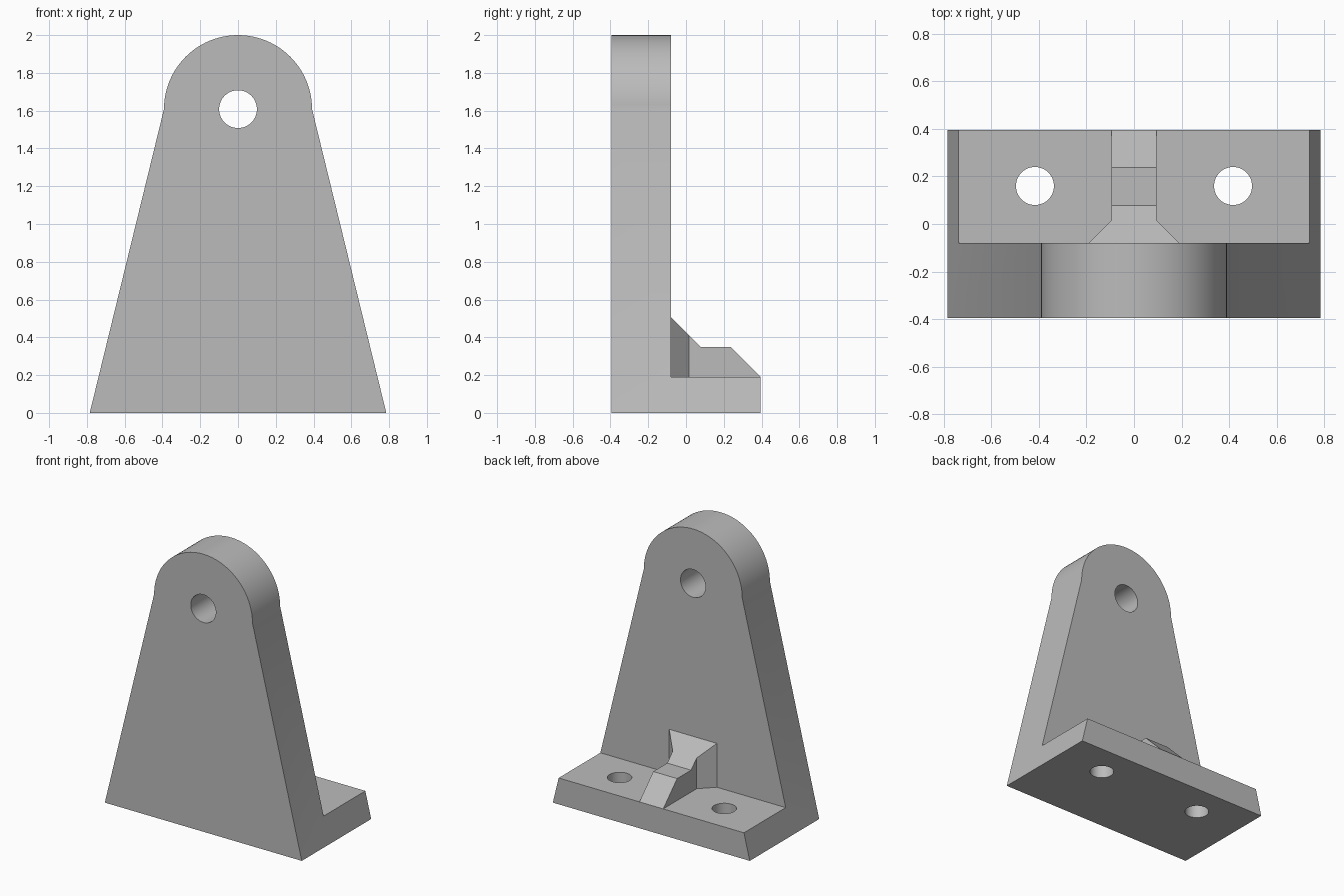
import bpy
import bmesh
import math
from mathutils import Vector

cube = bpy.data.objects.get("Cube")
if cube:
    bpy.data.objects.remove(cube, do_unlink=True)

# Key dimensions
FRONT, PLATE_BACK, BACK = -0.395, -0.08, 0.395
FOOT_TOP = 0.19
EYE_Z, EYE_R = 1.608, 0.392
HALF_BASE = 0.785

grey = bpy.data.materials.new("plain grey")
grey.use_nodes = True
GREY = (0.5, 0.5, 0.5, 1)
grey.diffuse_color = GREY
grey.node_tree.nodes["Principled BSDF"].inputs["Base Color"].default_value = GREY


def prism(name, points, direction):
    """Extrude a closed outline of 3D points along a direction."""
    bm = bmesh.new()
    face = bm.faces.new([bm.verts.new(p) for p in points])
    moved = bmesh.ops.extrude_face_region(bm, geom=[face])["geom"]
    verts = [v for v in moved if isinstance(v, bmesh.types.BMVert)]
    bmesh.ops.translate(bm, verts=verts, vec=Vector(direction))
    bmesh.ops.recalc_face_normals(bm, faces=bm.faces)
    mesh = bpy.data.meshes.new(name)
    bm.to_mesh(mesh)
    bm.free()
    mesh.materials.append(grey)
    obj = bpy.data.objects.new(name, mesh)
    bpy.context.collection.objects.link(obj)
    return obj


def circle(radius, count=64):
    return [(radius * math.cos(2 * math.pi * i / count),
             radius * math.sin(2 * math.pi * i / count)) for i in range(count)]


def combine(target, tool, operation):
    """Apply a boolean, then remove the helper solid."""
    mod = target.modifiers.new("cut", "BOOLEAN")
    mod.operation, mod.object, mod.solver = operation, tool, "EXACT"
    bpy.context.view_layer.objects.active = target
    bpy.ops.object.modifier_apply(modifier=mod.name)
    bpy.data.objects.remove(tool, do_unlink=True)


def smooth(obj):
    bpy.ops.object.select_all(action="DESELECT")
    obj.select_set(True)
    bpy.context.view_layer.objects.active = obj
    bpy.ops.object.shade_smooth_by_angle(angle=math.radians(12))


# Tapered bracket body with a rounded head, full depth
STEPS = 48
arc = [(EYE_R * math.cos(math.pi * i / STEPS), EYE_Z + EYE_R * math.sin(math.pi * i / STEPS))
       for i in range(STEPS + 1)]
outline = [(-HALF_BASE, 0), (HALF_BASE, 0)] + arc
bracket = prism("bracket", [(x, FRONT, z) for x, z in outline], (0, BACK - FRONT, 0))

# Clear the space above the foot, leaving the upright plate
clearance = prism("clearance", [(-1, PLATE_BACK, FOOT_TOP), (1, PLATE_BACK, FOOT_TOP),
                                (1, 1, FOOT_TOP), (-1, 1, FOOT_TOP)], (0, 0, 2))
combine(bracket, clearance, "DIFFERENCE")

# Eye hole through the plate
eye = prism("eye_cutter", [(x, -1, EYE_Z + z) for x, z in circle(0.1)], (0, 2, 0))
combine(bracket, eye, "DIFFERENCE")

# Bolt holes through the foot
for side in (-1, 1):
    bolt = prism("bolt_cutter", [(side * 0.417 + x, 0.16 + y, -0.5) for x, y in circle(0.08)],
                 (0, 0, 1))
    combine(bracket, bolt, "DIFFERENCE")
smooth(bracket)

# Stiffening rib: stepped side profile trimmed to a plan that flares at the plate
side_profile = [(PLATE_BACK, FOOT_TOP), (BACK, FOOT_TOP), (0.237, 0.348),
                (0.078, 0.348), (PLATE_BACK, 0.506)]
rib = prism("rib", [(-0.3, y, z) for y, z in side_profile], (0.6, 0, 0))
half_plan = [(0.19, -0.2), (0.19, PLATE_BACK), (0.095, 0.015), (0.095, 0.6)]
plan = half_plan + [(-x, y) for x, y in reversed(half_plan)]
combine(rib, prism("rib_plan", [(x, y, 0) for x, y in plan], (0, 0, 1)), "INTERSECT")
